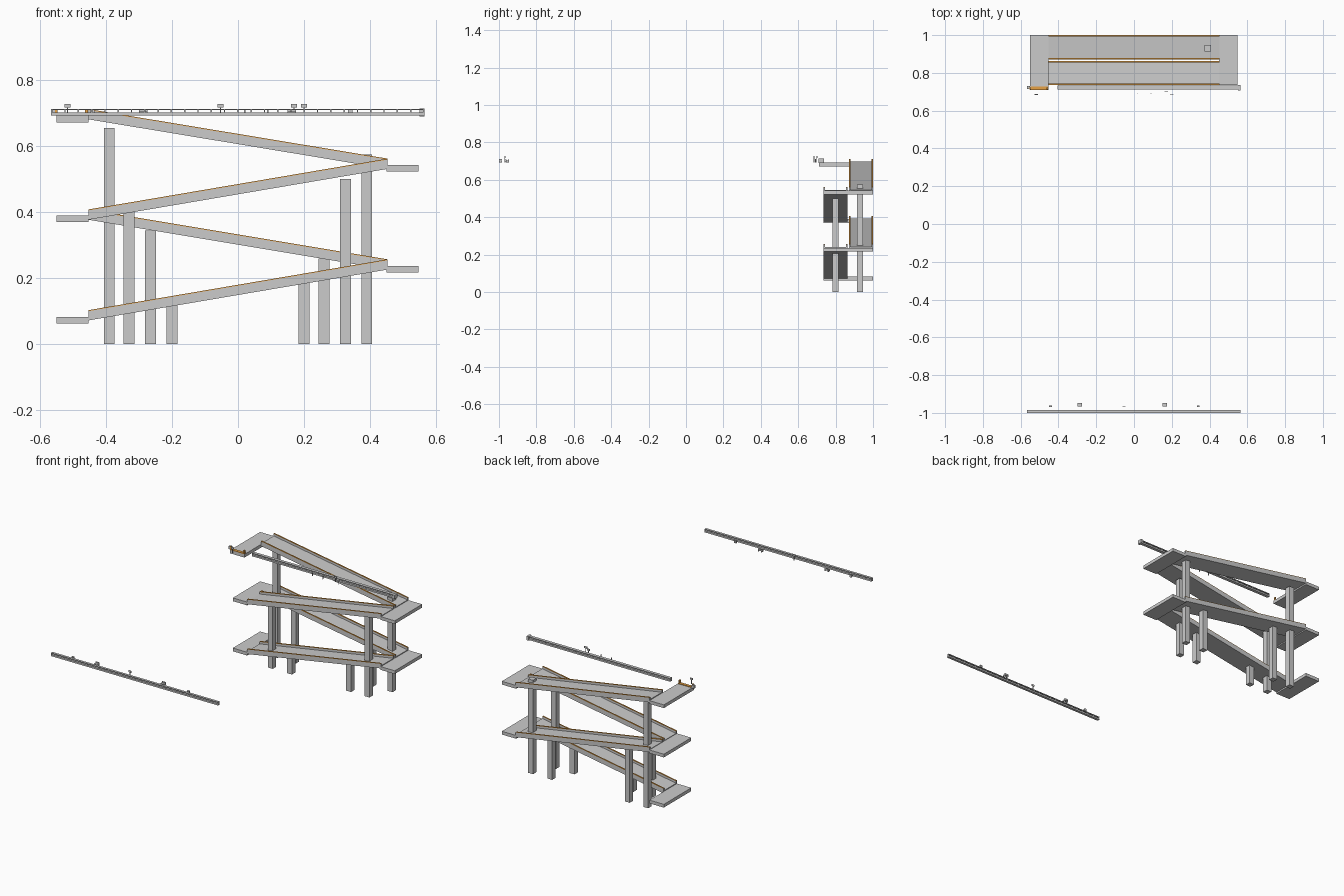
import bpy, bmesh

if "Cube" in bpy.data.objects:
    bpy.data.objects.remove(bpy.data.objects["Cube"])

def material(name, color):
    m = bpy.data.materials.new(name)
    m.diffuse_color = color
    m.use_nodes = True
    m.node_tree.nodes["Principled BSDF"].inputs["Base Color"].default_value = m.diffuse_color
    return m

ORANGE = material("orange_paint", (0.8, 0.36, 0.06, 1))

def prism(name, xz, y0, y1, mat=None):
    """Extrude an x/z outline from y0 to y1."""
    bm = bmesh.new()
    face = bm.faces.new([bm.verts.new((x, y0, z)) for x, z in xz])
    res = bmesh.ops.extrude_face_region(bm, geom=[face])
    verts = [v for v in res["geom"] if isinstance(v, bmesh.types.BMVert)]
    bmesh.ops.translate(bm, vec=(0, y1 - y0, 0), verts=verts)
    bmesh.ops.recalc_face_normals(bm, faces=bm.faces)
    me = bpy.data.meshes.new(name)
    bm.to_mesh(me)
    bm.free()
    if mat:
        me.materials.append(mat)
    ob = bpy.data.objects.new(name, me)
    bpy.context.collection.objects.link(ob)
    return ob

def box(name, x0, x1, y0, y1, z0, z1, mat=None):
    return prism(name, [(x0, z0), (x1, z0), (x1, z1), (x0, z1)], y0, y1, mat)

def slope(name, zl, zr, low, high, y0, y1, mat=None):
    """Slanted bar between the left and right landings."""
    return prism(name, [(-.453, zl + low), (.453, zr + low),
                        (.453, zr + high), (-.453, zl + high)], y0, y1, mat)

# landings
for i, z in enumerate((.692, .543, .39, .237, .083)):
    x0, x1 = (-.55, -.453) if i % 2 == 0 else (.45, .547)
    box("landing", x0, x1, .71 if i == 0 else .735, 1.0, z - .02, z)

# switchback ramps with curbs and orange coping
LEVELS = (.697, .547, .393, .242, .088)
for i in range(4):
    zl, zr = LEVELS[i], LEVELS[i + 1]
    y0, y1 = .871, 1.0
    if i % 2:
        zl, zr = zr, zl
        y0, y1 = .735, .864
    slope("ramp_slab", zl, zr, -.016, 0, y0, y1)
    for a in (y0, y1 - .008):
        slope("ramp_curb", zl, zr, 0, .012, a, a + .008)
        slope("curb_coping", zl, zr, .012, .015, a, a + .008, ORANGE)

# support columns
W = .0165
for x, y, h in ((-.39, .93, .655), (-.33, .80, .40), (-.265, .93, .345), (-.20, .80, .12),
                (.20, .80, .19), (.26, .93, .26), (.325, .80, .50), (.39, .93, .575)):
    box("column", x - W, x + W, y - W, y + W, 0, h)

# long edge beams with a low railing
def railing(x0, x1, y0, y1, count):
    box("edge_beam", x0, x1, y0, y1, .692, .702)
    box("top_rail", x0, x1, y0, y1, .709, .712)
    for i in range(count):
        x = x0 + .002 + (x1 - x0 - .004) * i / (count - 1)
        box("rail_post", x - .002, x + .002, y0 + .002, y1 - .002, .702, .709)

railing(-.566, .565, -1.0, -.985, 29)
railing(-.405, .565, .713, .732, 25)
box("beam_end_block", .55, .565, .708, .737, .69, .714)

# orange edge and gate on the top landing
box("landing_edge", -.547, -.455, .71, .728, .692, .696, ORANGE)
for x in (-.55, -.459):
    box("gate_post", x - .004, x + .004, .712, .722, .692, .713, ORANGE)
box("beam_stub", -.566, -.55, .716, .73, .692, .71)

# small signs on posts
for x, y in ((-.517, .686), (.2, .684), (.17, .70), (-.053, -.968)):
    box("sign_post", x - .0015, x + .0015, y - .0015, y + .0015, .692, .718)
    box("sign_board", x - .009, x + .009, y - .002, y + .002, .717, .728)

# pegs in front of the rear beam
for x in (.02, .09):
    box("peg", x - .002, x + .002, .69, .694, .692, .712)

# benches beside the front beam
for x in (-.287, .163):
    box("bench_seat", x - .013, x + .013, -.965, -.947, .701, .704)
    box("bench_back", x - .013, x + .013, -.95, -.947, .704, .711)
    for s in (-1, 1):
        box("bench_leg", x + s * .011 - .002, x + s * .011 + .002, -.965, -.947, .694, .701)

# waste bins
for x in (-.442, .34):
    box("bin", x - .007, x + .007, -.97, -.96, .695, .709)
